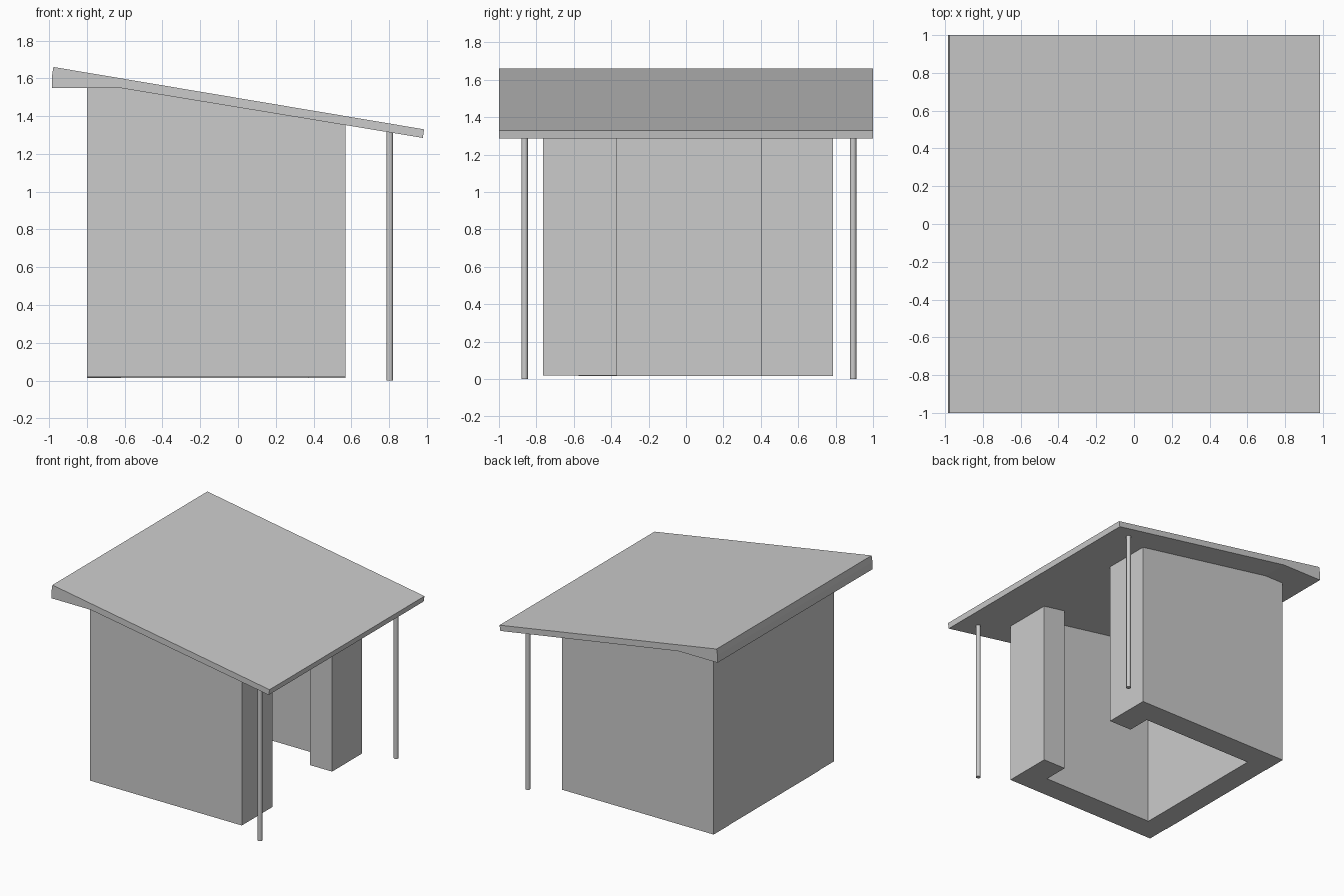
import bpy, bmesh

if "Cube" in bpy.data.objects:
    bpy.data.objects.remove(bpy.data.objects["Cube"])

grey = bpy.data.materials.new("plain grey")
grey.diffuse_color = (0.6, 0.6, 0.6, 1)
grey.use_nodes = True
grey.node_tree.nodes["Principled BSDF"].inputs["Base Color"].default_value = grey.diffuse_color


def finish(name, bm):
    bmesh.ops.recalc_face_normals(bm, faces=bm.faces)
    mesh = bpy.data.meshes.new(name)
    bm.to_mesh(mesh)
    bm.free()
    mesh.materials.append(grey)
    obj = bpy.data.objects.new(name, mesh)
    bpy.context.collection.objects.link(obj)
    return obj


def prism(name, profile, y0, y1):
    """Extrude an xz profile from y0 to y1."""
    bm = bmesh.new()
    face = bm.faces.new([bm.verts.new((x, y0, z)) for x, z in profile])
    ext = bmesh.ops.extrude_face_region(bm, geom=[face])["geom"]
    verts = [v for v in ext if isinstance(v, bmesh.types.BMVert)]
    bmesh.ops.translate(bm, verts=verts, vec=(0, y1 - y0, 0))
    return finish(name, bm)


def under(x):
    """Height of the roof underside, with walls let in slightly."""
    return min(1.55, 1.285 + (0.98 - x) * 0.1646) + 0.008


def wall(name, x0, x1, y0, y1, z0):
    pts = [(x0, z0), (x1, z0), (x1, under(x1))]
    if x0 < -0.63 < x1:
        pts.append((-0.63, under(-0.63)))
    pts.append((x0, under(x0)))
    return prism(name, pts, y0, y1)


# Sloping roof with a flat-bottomed eave at the high end
prism("roof", [(-0.977, 1.66), (0.985, 1.33), (0.978, 1.285),
               (-0.63, 1.55), (-0.985, 1.55), (-0.985, 1.61)], -1, 1)

# Walls: open-fronted shelter with a wide pillar each side of the opening
wall("back_wall", -0.80, -0.62, -0.575, 0.59, 0.017)
wall("front_side_wall", -0.80, 0.37, -0.765, -0.575, 0.02)
wall("rear_side_wall", -0.80, 0.37, 0.59, 0.785, 0.015)
wall("front_pillar", 0.37, 0.57, -0.765, -0.37, 0.02)
wall("rear_pillar", 0.37, 0.57, 0.40, 0.785, 0.015)

# Slim round posts carrying the low edge of the roof
for name, y in (("front_post", -0.863), ("rear_post", 0.893)):
    bm = bmesh.new()
    bmesh.ops.create_cone(bm, cap_ends=True, segments=16, radius1=0.0175,
                          radius2=0.0175, depth=1.32)
    bmesh.ops.translate(bm, verts=bm.verts, vec=(0.803, y, 0.66))
    for f in bm.faces:
        f.smooth = len(f.verts) == 4
    for e in bm.edges:
        e.smooth = all(f.smooth for f in e.link_faces)
    finish(name, bm)
